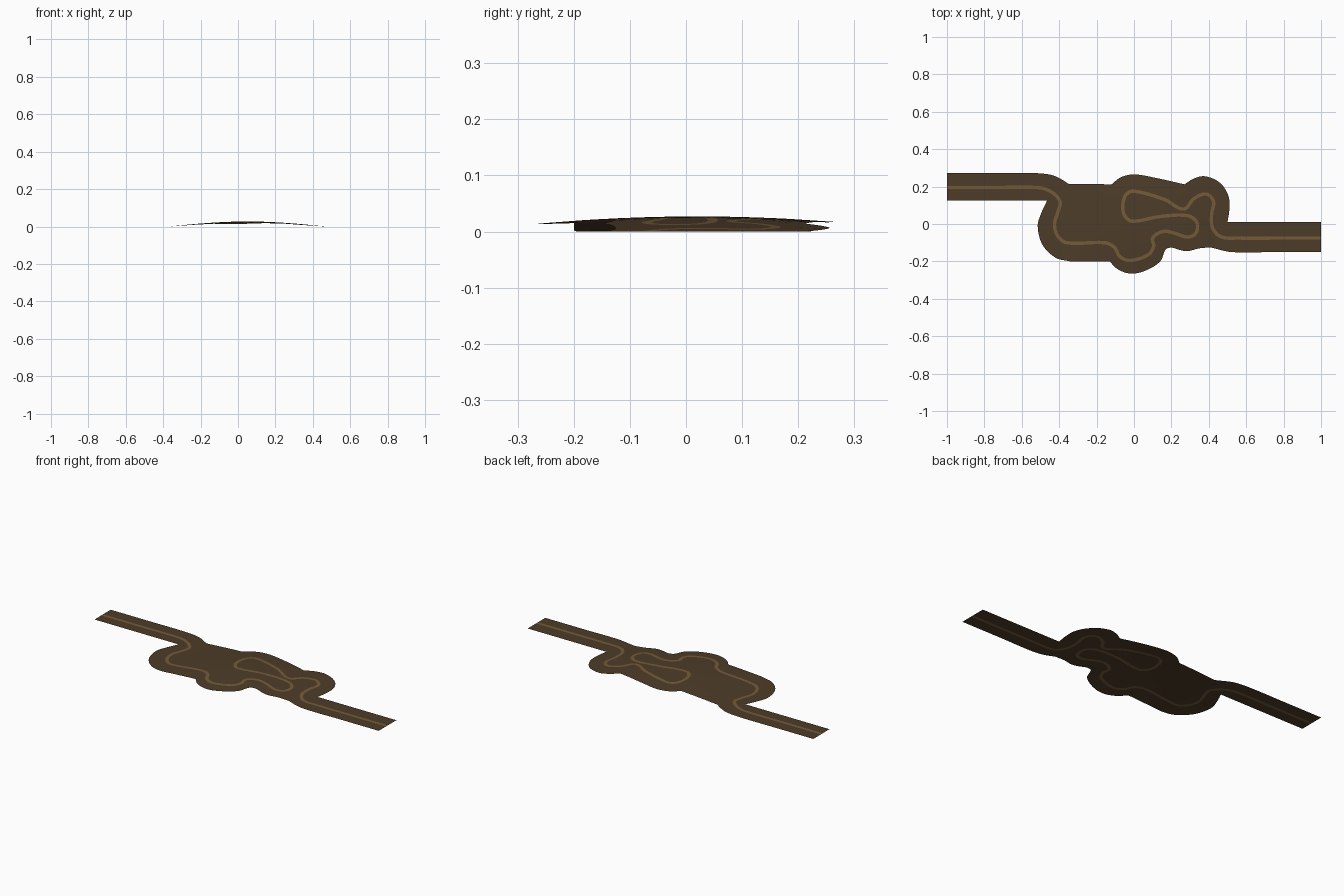
import bpy, bmesh, math
from mathutils import Vector
from mathutils.geometry import delaunay_2d_cdt

if "Cube" in bpy.data.objects:
    bpy.data.objects.remove(bpy.data.objects["Cube"])


def smooth(points, steps=6):
    """Interpolate a soft curve through points without overshoot."""
    p = [Vector(q) for q in points]
    n = len(p)
    tan = [(p[min(i + 1, n - 1)] - p[max(i - 1, 0)]).normalized() for i in range(n)]
    out = []
    for i in range(n - 1):
        length = (p[i + 1] - p[i]).length
        for k in range(steps):
            t = k / steps
            out.append(p[i] * (2*t**3 - 3*t**2 + 1) + p[i + 1] * (3*t**2 - 2*t**3)
                       + tan[i] * length * (t**3 - 2*t**2 + t)
                       + tan[i + 1] * length * (t**3 - t**2))
    return out + [p[-1]]


def height(x, y):
    """Low hill under the winding middle section."""
    u = (x - 0.05) / 0.42
    if abs(u) >= 1:
        return 0.0
    return 0.027 * math.cos(u * math.pi / 2) * max(0, 1 - 6 * (y - 0.02) ** 2)


# Outline of the ground, in runs that meet at sharp corners
runs = [
    [(-1, .125), (-1, .272)],
    [(-1, .272), (-.75, .272), (-.53, .272), (-.44, .262), (-.39, .24), (-.35, .215)],
    [(-.35, .215), (-.12, .212)],
    [(-.12, .212), (-.07, .25), (0, .265), (.1, .25), (.27, .212)],
    [(.27, .212), (.32, .243), (.38, .255), (.46, .22), (.505, .15), (.51, .08), (.5, .01)],
    [(.5, .01), (1, .01)],
    [(1, .01), (1, -.15)],
    [(1, -.15), (.75, -.15), (.52, -.15), (.41, -.125)],
    [(.41, -.125), (.35, -.13), (.28, -.145), (.2, -.125)],
    [(.2, -.125), (.17, -.135), (.14, -.2), (.06, -.25), (-.02, -.265), (-.09, -.24), (-.13, -.2)],
    [(-.13, -.2), (-.34, -.2)],
    [(-.34, -.2), (-.42, -.18), (-.49, -.11), (-.515, -.01), (-.495, .06), (-.465, .125)],
    [(-.465, .125), (-.54, .125), (-.75, .125), (-1, .125)],
]
outline = [q for run in runs for q in smooth(run)[:-1]]

# Winding centre line of the trail
path = smooth([
    (-1, .195), (-.75, .195), (-.52, .195), (-.47, .185), (-.42, .155), (-.395, .115),
    (-.41, .055), (-.425, 0), (-.41, -.06), (-.36, -.1), (-.155, -.1), (-.105, -.125),
    (-.075, -.175), (-.02, -.195), (.075, -.165), (.105, -.12), (.1, -.075),
    (.155, -.04), (.22, -.05), (.285, -.07), (.33, -.05), (.335, .01), (.285, .045),
    (.14, .04), (-.01, .015), (-.05, .045), (-.06, .1), (-.04, .16), (.005, .175),
    (.165, .13), (.265, .08), (.32, .135), (.385, .16), (.425, .12), (.415, .055),
    (.42, -.02), (.465, -.068), (.56, -.075), (.78, -.075), (1, -.075)])
left, right = [], []
for i, q in enumerate(path):
    d = (path[min(i + 1, len(path) - 1)] - path[max(i - 1, 0)]).normalized()
    side = Vector((-d.y, d.x)) * 0.009
    left.append(q + side)
    right.append(q - side)
stripe = right + left[::-1]

# Triangulate ground and trail together so they share edges
grid = [Vector((x * .04, y * .04)) for x in range(-10, 13) for y in range(-4, 5)]
loops = [list(range(len(outline))),
         list(range(len(outline), len(outline) + len(stripe)))]
verts, _, faces, _, _, origin = delaunay_2d_cdt(outline + stripe + grid, [], loops, 1, 1e-5)


def sheet(name, tris, color):
    bm = bmesh.new()
    vs = [bm.verts.new((v.x, v.y, height(v.x, v.y))) for v in verts]
    for f in tris:
        bm.faces.new([vs[i] for i in f])
    bmesh.ops.delete(bm, geom=[v for v in bm.verts if not v.link_faces], context='VERTS')
    for f in bm.faces:
        f.normal_update()
        if f.normal.z < 0:
            f.normal_flip()
        f.smooth = True
    mesh = bpy.data.meshes.new(name)
    bm.to_mesh(mesh)
    bm.free()
    mat = bpy.data.materials.new(name + "_color")
    mat.diffuse_color = color
    mat.use_nodes = True
    mat.node_tree.nodes["Principled BSDF"].inputs["Base Color"].default_value = mat.diffuse_color
    mesh.materials.append(mat)
    bpy.context.collection.objects.link(bpy.data.objects.new(name, mesh))


# Dark ground and lighter trail line
sheet("ground", [f for f, o in zip(faces, origin) if 1 not in o], (.075, .046, .022, 1))
sheet("trail_line", [f for f, o in zip(faces, origin) if 1 in o], (.18, .105, .042, 1))
